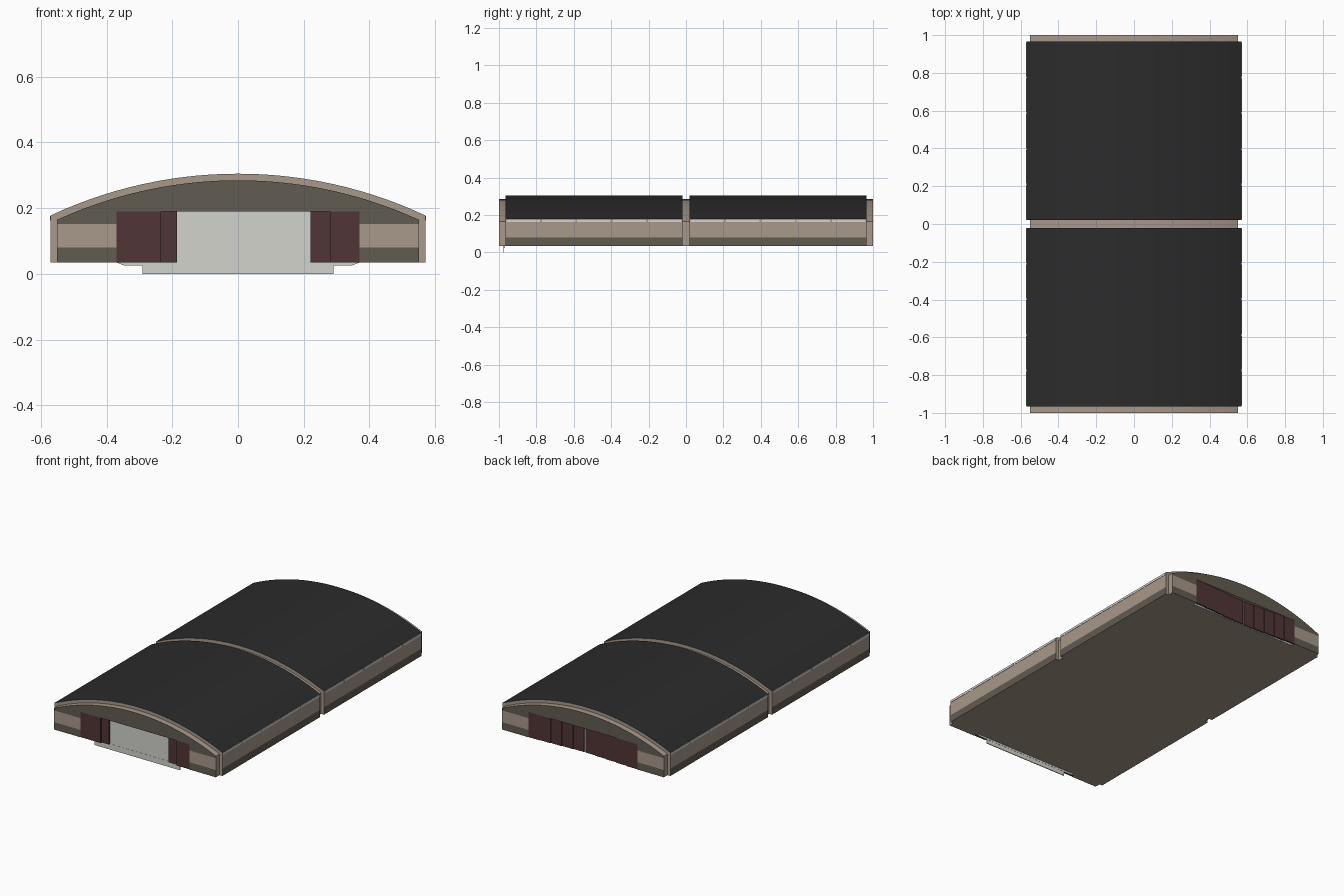
import bpy, bmesh, math
from mathutils import Vector

if "Cube" in bpy.data.objects:
    bpy.data.objects.remove(bpy.data.objects["Cube"])


def material(name, r, g, b):
    m = bpy.data.materials.new(name)
    lin = [((c / 255 + 0.055) / 1.055) ** 2.4 if c > 10 else c / 3294 for c in (r, g, b)]
    m.diffuse_color = (*lin, 1)
    m.use_nodes = True
    m.node_tree.nodes["Principled BSDF"].inputs["Base Color"].default_value = m.diffuse_color
    return m


ROOF = material("roof charcoal", 43, 43, 43)
BEIGE = material("wall beige", 168, 152, 139)
OLIVE = material("dark olive", 98, 92, 81)
DOOR = material("door maroon", 81, 53, 54)
PALE = material("pale grey", 210, 211, 204)

BASE, BAND = 0.035, 0.08


def arc(half, eave, top, n=28):
    """Points of the arched roof line, from right eave to left eave."""
    rise = top - eave
    r = (half * half + rise * rise) / (2 * rise)
    a = math.asin(half / r)
    return [(r * math.sin(a - 2 * a * i / n), top - r + r * math.cos(a - 2 * a * i / n))
            for i in range(n + 1)]


def prism(name, profile, y0, y1, mats, rule, cuts=()):
    """Extrude an xz profile along y, cut it at heights, colour faces by rule."""
    bm = bmesh.new()
    face = bm.faces.new([bm.verts.new((x, y0, z)) for x, z in profile])
    out = bmesh.ops.extrude_face_region(bm, geom=[face], use_keep_orig=True)
    for v in out["geom"]:
        if isinstance(v, bmesh.types.BMVert):
            v.co.y = y1
    for z in cuts:
        bmesh.ops.bisect_plane(bm, geom=bm.verts[:] + bm.edges[:] + bm.faces[:],
                               plane_co=Vector((0, 0, z)), plane_no=Vector((0, 0, 1)))
    bmesh.ops.recalc_face_normals(bm, faces=bm.faces[:])
    bm.normal_update()
    for f in bm.faces:
        f.material_index = rule(f.normal, f.calc_center_median())
    me = bpy.data.meshes.new(name)
    bm.to_mesh(me)
    bm.free()
    for m in mats:
        me.materials.append(m)
    ob = bpy.data.objects.new(name, me)
    bpy.context.collection.objects.link(ob)
    bpy.ops.object.select_all(action='DESELECT')
    ob.select_set(True)
    bpy.context.view_layer.objects.active = ob
    bpy.ops.object.shade_smooth_by_angle(angle=math.radians(20))
    return ob


def box(name, x0, x1, y0, y1, z0, z1, mat):
    return prism(name, [(x0, z0), (x1, z0), (x1, z1), (x0, z1)], y0, y1,
                 [mat], lambda n, c: 0)


# inner body, visible in the grooves between the bays
body = arc(0.55, 0.165, 0.285) + [(-0.55, BASE), (0.55, BASE)]
prism("inner_body", body, -0.97, 0.97, [BEIGE], lambda n, c: 0)

# end walls with a doorway notch: olive gable and base band, beige between
end = arc(0.55, 0.165, 0.285) + [(-0.55, BASE), (-0.37, BASE), (-0.37, 0.19),
                                 (0.37, 0.19), (0.37, BASE), (0.55, BASE)]


def end_rule(n, c):
    return 1 if abs(n.y) > 0.9 and (c.z < BAND or c.z > 0.15) else 0


for side, word in ((-1, "front"), (1, "back")):
    ys = sorted((side * 0.97, side * 1.0))
    prism(word + "_end_wall", end, ys[0], ys[1], [BEIGE, OLIVE], end_rule, (BAND, 0.152))

# two roofed bays: dark roof, beige sides with an olive base band
bay = arc(0.57, 0.178, 0.305) + [(-0.57, BASE), (0.57, BASE)]


def bay_rule(n, c):
    if n.z > 0.3:
        return 1
    return 2 if abs(n.x) > 0.9 and c.z < BAND else 0


for side, word in ((-1, "front"), (1, "back")):
    ys = sorted((side * 0.02, side * 0.965))
    prism(word + "_bay", bay, ys[0], ys[1], [BEIGE, ROOF, OLIVE], bay_rule, (BAND,))
    # clerestory window strips under the eaves
    for i in range(5):
        y = ys[0] + 0.189 * i
        for sx in (-1, 1):
            xs = sorted((sx * 0.567, sx * 0.572))
            box(word + "_eave_window", xs[0], xs[1], y + 0.005, y + 0.184, 0.163, 0.177, PALE)

# pale screens behind the doors; the front one drops below the floor as an apron
box("front_screen", -0.37, 0.37, -0.976, -0.971, BASE, 0.19, PALE)
prism("front_apron_lip", [(-0.37, BASE), (-0.345, 0.025), (0.345, 0.025), (0.37, BASE)],
      -0.976, -0.971, [PALE], lambda n, c: 0)
box("front_apron", -0.29, 0.29, -0.977, -0.972, 0.0, BASE, PALE)
box("back_screen", -0.37, 0.37, 0.971, 0.976, BASE, 0.19, PALE)

# front doors slid open, two stacked leaves per side
for x0, xm, x1 in ((-0.37, -0.235, -0.185), (0.37, 0.28, 0.22)):
    box("front_door_outer", min(x0, xm), max(x0, xm), -0.998, -0.989, BASE, 0.19, DOOR)
    box("front_door_inner", min(x0, x1), max(x0, x1), -0.988, -0.978, BASE, 0.19, DOOR)

# back doors closed, leaves stepped in depth, narrow gap in the middle
for sx in (-1, 1):
    for i in range(5):
        a, b = sorted((sx * (0.004 + 0.0732 * i), sx * (0.004 + 0.0732 * (i + 1))))
        y = 0.978 + 0.004 * i
        box("back_door_leaf", a, b, y - 0.004, y + 0.004, BASE, 0.19, DOOR)
